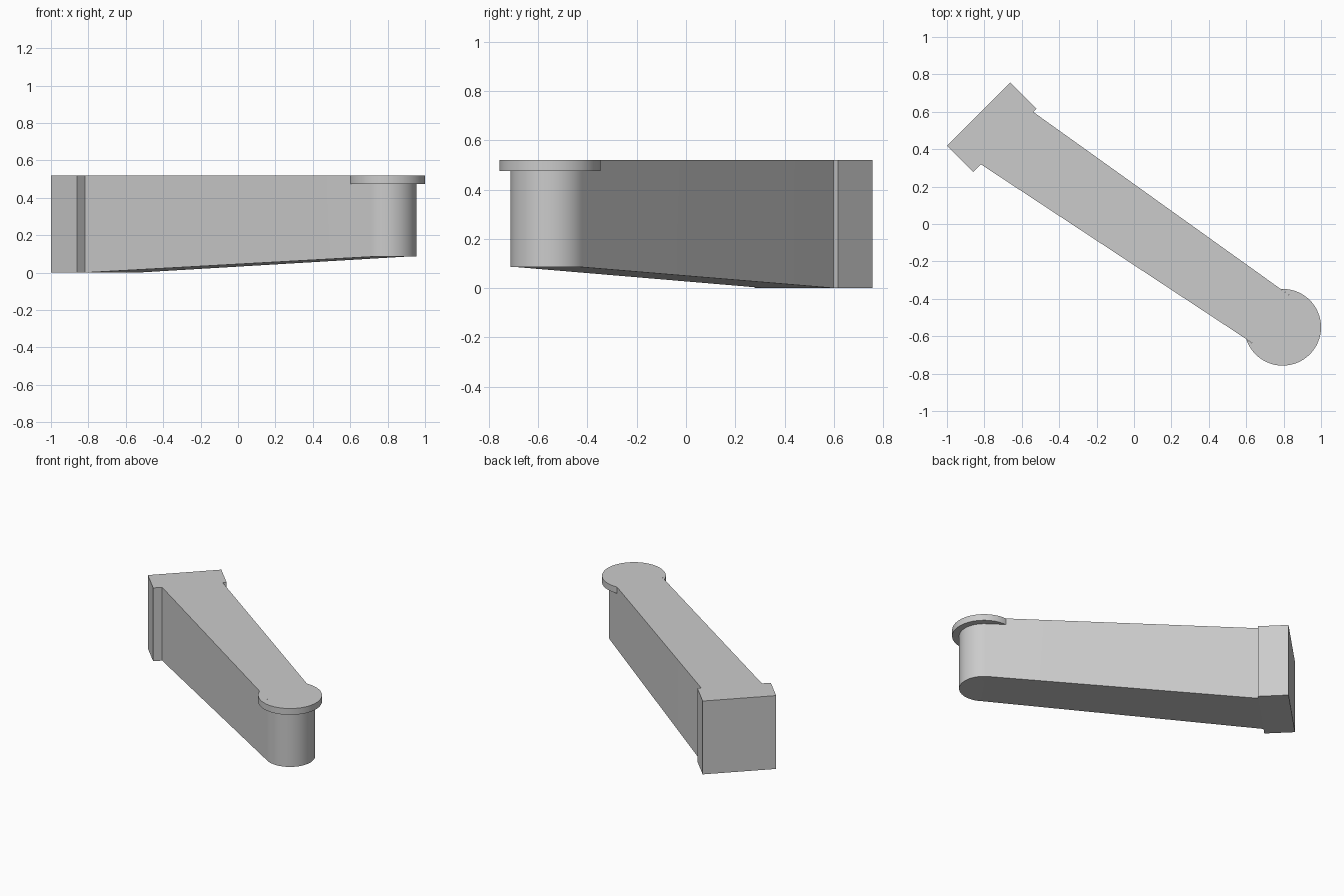
import bpy, bmesh
from math import cos, sin, acos, radians
from mathutils import Vector

cube = bpy.data.objects.get("Cube")
if cube:
    bpy.data.objects.remove(cube)

TOP = 0.52                      # shared top level
TIP_Z = 0.085                   # underside of the rounded tip
CENTRE = Vector((0.795, -0.552))
R_TIP, R_CAP, CAP_Z = 0.16, 0.205, 0.475
A0, A1 = radians(-123.2), radians(54.3)    # where the arm sides meet the tip
ROOT_LOW, ROOT_HIGH = (-0.82, 0.32), (-0.54, 0.60)

grey = bpy.data.materials.new("plain grey")
grey.use_nodes = True
colour = (0.6, 0.6, 0.6, 1)
grey.diffuse_color = colour
grey.node_tree.nodes["Principled BSDF"].inputs["Base Color"].default_value = colour


def finish(name, bm):
    """Turn a bmesh into a shaded object."""
    bmesh.ops.recalc_face_normals(bm, faces=bm.faces)
    mesh = bpy.data.meshes.new(name)
    bm.to_mesh(mesh)
    bm.free()
    mesh.materials.append(grey)
    obj = bpy.data.objects.new(name, mesh)
    bpy.context.collection.objects.link(obj)
    bpy.ops.object.select_all(action='DESELECT')
    obj.select_set(True)
    bpy.context.view_layer.objects.active = obj
    bpy.ops.object.shade_smooth_by_angle(angle=radians(30))
    return obj


def polar(radius, angle):
    return CENTRE + radius * Vector((cos(angle), sin(angle)))


def spread(start, end, count):
    return [start + (end - start) * i / count for i in range(count + 1)]


# Wall block: upright box turned 45 degrees
bm = bmesh.new()
block = [(-1, 0.418), (-0.86, 0.278), (-0.521, 0.617), (-0.661, 0.757)]
low = [bm.verts.new((x, y, 0)) for x, y in block]
high = [bm.verts.new((x, y, TOP)) for x, y in block]
bm.faces.new(low)
bm.faces.new(high)
for i in range(4):
    j = (i + 1) % 4
    bm.faces.new((low[i], low[j], high[j], high[i]))
finish("wall_block", bm)

# Arm: tapering sides, rounded tip, sloping underside, open where it meets the block
bm = bmesh.new()
tip = [polar(R_TIP, a) for a in spread(A0, A1, 40)]
outline = [Vector(ROOT_LOW)] + tip + [Vector(ROOT_HIGH)]
last = len(outline) - 1
low = [bm.verts.new((p.x, p.y, 0 if i in (0, last) else TIP_Z))
       for i, p in enumerate(outline)]
high = [bm.verts.new((p.x, p.y, TOP)) for p in outline]
bm.faces.new(high)
bm.faces.new(low[1:-1])
bm.faces.new((low[0], low[1], low[-2], low[-1]))
for i in range(last):
    bm.faces.new((low[i], low[i + 1], high[i + 1], high[i]))
finish("arm", bm)


# Round cap: rim running around the tip and ending against the arm sides
def arm_radius(angle):
    over = max(A0 - angle, angle - A1, 0)
    return R_TIP / cos(over)


reach = acos(R_TIP / R_CAP) - 0.001
bm = bmesh.new()
rings = []
for a in spread(A0 - reach, A1 + reach, 64):
    inner, outer = polar(arm_radius(a), a), polar(R_CAP, a)
    rings.append([bm.verts.new((p.x, p.y, z)) for p, z in
                  ((inner, TOP), (outer, TOP), (outer, CAP_Z), (inner, CAP_Z))])
for a, b in zip(rings, rings[1:]):
    for k in range(3):
        bm.faces.new((a[k], b[k], b[k + 1], a[k + 1]))
finish("round_cap", bm)
